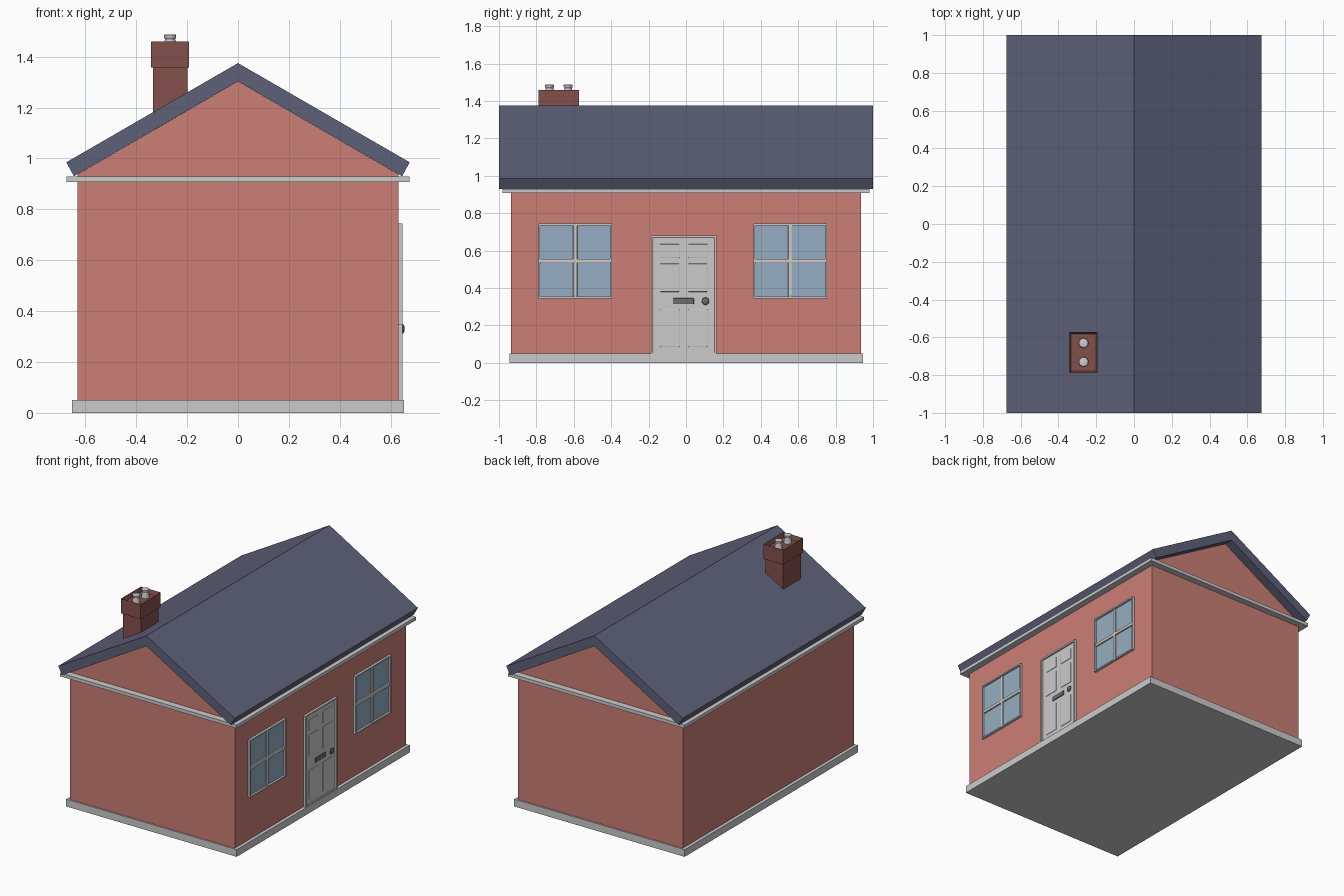
import bpy, bmesh, math
from mathutils import Vector

if "Cube" in bpy.data.objects:
    bpy.data.objects.remove(bpy.data.objects["Cube"])


def mat(name, r, g, b):
    m = bpy.data.materials.new(name)
    m.diffuse_color = (r, g, b, 1)
    m.use_nodes = True
    m.node_tree.nodes["Principled BSDF"].inputs["Base Color"].default_value = m.diffuse_color
    return m


BRICK = mat("brick", 0.60, 0.21, 0.18)
DARK_BRICK = mat("dark_brick", 0.23, 0.08, 0.07)
SLATE = mat("slate", 0.11, 0.12, 0.19)
GLASS = mat("glass", 0.30, 0.42, 0.54)
WHITE = mat("white_paint", 0.75, 0.75, 0.75)
IRON = mat("iron", 0.15, 0.15, 0.16)


def finish(name, bm, m=None, bevel=0):
    bmesh.ops.recalc_face_normals(bm, faces=bm.faces)
    me = bpy.data.meshes.new(name)
    bm.to_mesh(me)
    bm.free()
    ob = bpy.data.objects.new(name, me)
    bpy.context.collection.objects.link(ob)
    if m:
        me.materials.append(m)
    if bevel:
        mod = ob.modifiers.new("bevel", "BEVEL")
        mod.width, mod.segments = bevel, 2
    return ob


def box_bm(x0, x1, y0, y1, z0, z1):
    bm = bmesh.new()
    bmesh.ops.create_cube(bm, size=1)
    for v in bm.verts:
        v.co = Vector((x0 if v.co.x < 0 else x1,
                       y0 if v.co.y < 0 else y1,
                       z0 if v.co.z < 0 else z1))
    bm.normal_update()
    return bm


def box(name, *dims, m=None, bevel=0):
    return finish(name, box_bm(*dims), m, bevel)


def prism(name, profile, y0, y1, m):
    """Extrude an (x, z) outline along y."""
    bm = bmesh.new()
    face = bm.faces.new([bm.verts.new((x, y0, z)) for x, z in profile])
    ext = bmesh.ops.extrude_face_region(bm, geom=[face])
    for v in ext["geom"]:
        if isinstance(v, bmesh.types.BMVert):
            v.co.y = y1
    return finish(name, bm, m)


def lathe(name, profile, loc, m=None, axis="Z", steps=20):
    """Spin an (r, h) outline round z, or lay it along +x."""
    bm = bmesh.new()
    vs = [bm.verts.new((r, 0, h)) for r, h in profile]
    es = [bm.edges.new(p) for p in zip(vs, vs[1:])]
    bmesh.ops.spin(bm, geom=vs + es, cent=(0, 0, 0), axis=(0, 0, 1),
                   angle=math.tau, steps=steps)
    bmesh.ops.remove_doubles(bm, verts=bm.verts, dist=1e-5)
    ob = finish(name, bm, m)
    ob.location = loc
    if axis == "X":
        ob.rotation_euler = (0, math.pi / 2, 0)
    bpy.context.view_layer.objects.active = ob
    ob.select_set(True)
    bpy.ops.object.shade_smooth_by_angle(angle=math.radians(35))
    ob.select_set(False)
    return ob


def frame(name, x0, x1, y0, y1, z0, z1, w):
    """Rectangular surround facing +x."""
    bm = box_bm(x0, x1, y0, y1, z0, z1)
    faces = [f for f in bm.faces if abs(f.normal.x) > 0.5]
    bmesh.ops.inset_individual(bm, faces=faces, thickness=w)
    bmesh.ops.bridge_loops(bm, edges=list({e for f in faces for e in f.edges}))
    bmesh.ops.delete(bm, geom=faces, context="FACES_ONLY")
    return finish(name, bm, WHITE)


# Plinth, walls with gables, and eaves board
box("plinth", -0.652, 0.652, -0.945, 0.945, 0, 0.05)
prism("walls", [(-0.63, 0.04), (0.63, 0.04), (0.63, 0.938), (0, 1.303), (-0.63, 0.938)],
      -0.935, 0.935, BRICK)
box("eaves_board", -0.675, 0.675, -0.98, 0.98, 0.907, 0.93)

# Pitched roof
prism("roof", [(0, 1.375), (0.675, 0.985), (0.645, 0.93), (0, 1.303),
               (-0.645, 0.93), (-0.675, 0.985)], -1, 1, SLATE)

# Chimney with hollow cap and two pots
CX, CY = -0.267, -0.68
box("chimney_shaft", CX - 0.068, CX + 0.068, CY - 0.097, CY + 0.097, 1.05, 1.36, m=DARK_BRICK)
bm = box_bm(CX - 0.075, CX + 0.075, CY - 0.108, CY + 0.108, 1.357, 1.46)
top = [f for f in bm.faces if f.normal.z > 0.5]
bmesh.ops.inset_individual(bm, faces=top, thickness=0.013)
bmesh.ops.translate(bm, verts=top[0].verts, vec=(0, 0, -0.03))
finish("chimney_cap", bm, DARK_BRICK)
for i, dy in enumerate((-0.05, 0.05)):
    lathe(f"chimney_pot_{i}", [(0.026, 0), (0.02, 0.04), (0.024, 0.046), (0.024, 0.056),
                               (0.018, 0.058), (0, 0.058)], (CX, CY + dy, 1.43))

# Windows on the right wall
for i, y in enumerate((-0.592, 0.557)):
    z = 0.545
    frame(f"window_frame_{i}", 0.62, 0.646, y - 0.197, y + 0.197, z - 0.2, z + 0.2, 0.013)
    box(f"window_glass_{i}", 0.62, 0.633, y - 0.19, y + 0.19, z - 0.193, z + 0.193, m=GLASS)
    box(f"window_mullion_{i}", 0.625, 0.642, y - 0.011, y + 0.011, z - 0.19, z + 0.19,
        m=WHITE, bevel=0.004)
    box(f"window_transom_{i}", 0.625, 0.643, y - 0.19, y + 0.19, z - 0.011, z + 0.011,
        m=WHITE, bevel=0.004)

# Door with surround, raised panels, letter plate and knob
DY = -0.012
frame("door_frame", 0.62, 0.646, DY - 0.174, DY + 0.174, 0.045, 0.68, 0.015)
box("door", 0.62, 0.638, DY - 0.162, DY + 0.162, 0.05, 0.668, m=WHITE)
for i, (z0, z1) in enumerate(((0.085, 0.285), (0.38, 0.53), (0.56, 0.635))):
    for j, s in enumerate((-1, 1)):
        c = DY + s * 0.075
        box(f"door_panel_{i}_{j}", 0.63, 0.641, c - 0.052, c + 0.052, z0, z1,
            m=WHITE, bevel=0.003)
box("letter_plate", 0.63, 0.644, -0.07, 0.042, 0.314, 0.346, m=IRON, bevel=0.003)
lathe("door_knob", [(0.012, 0), (0.01, 0.006), (0.02, 0.01), (0.018, 0.016), (0.01, 0.02),
                    (0, 0.021)], (0.634, 0.104, 0.33), IRON, axis="X")
